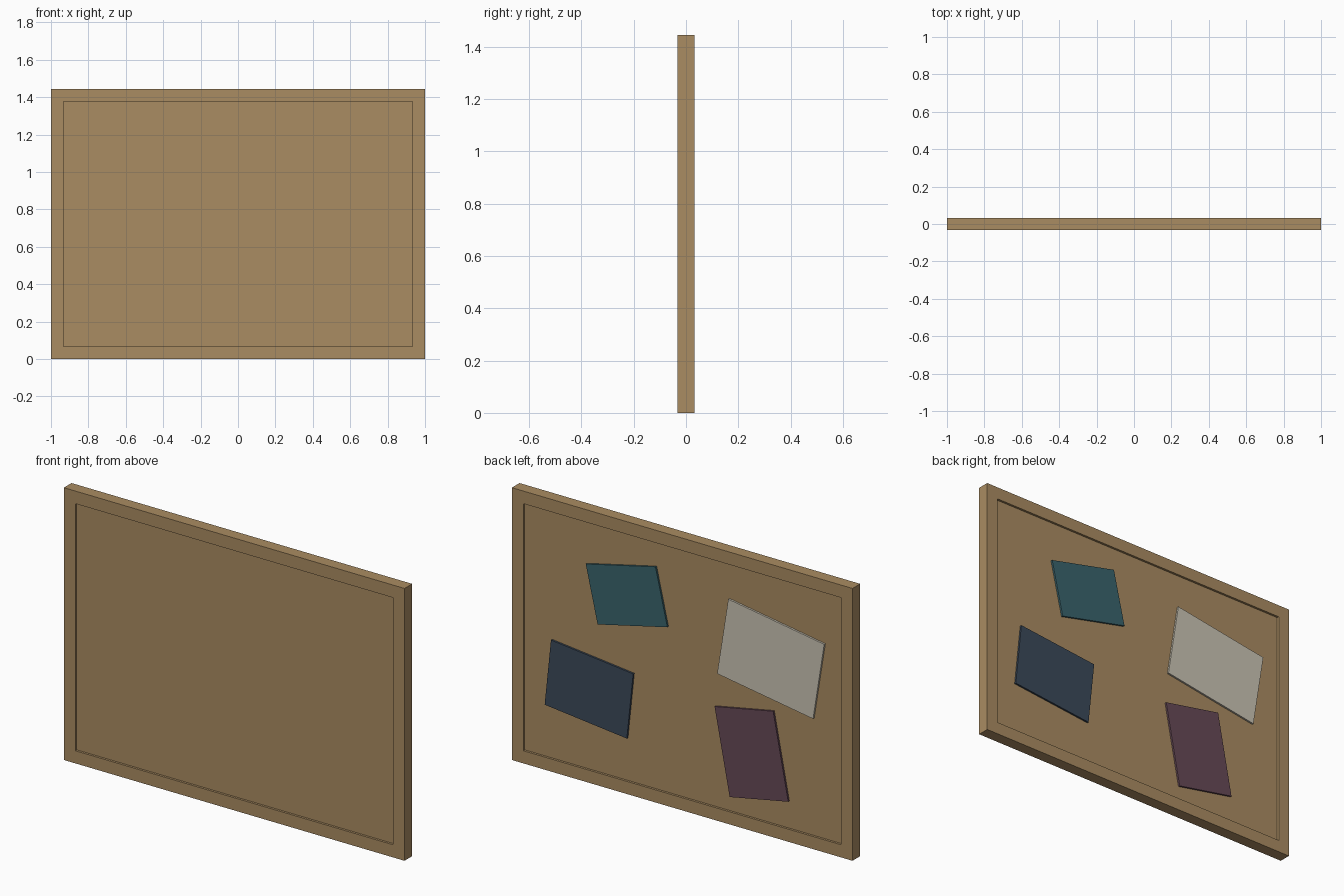
import bpy, math
from mathutils import Matrix

if "Cube" in bpy.data.objects:
    bpy.data.objects.remove(bpy.data.objects["Cube"])

W, H, T = 2.0, 1.445, 0.064     # overall board size
B = 0.067                       # frame border width
PANEL = 0.02                    # half thickness of the recessed panel
CARD = 0.01                     # card thickness


def material(name, rgb):
    lin = [(c / 255 / 12.92) if c / 255 <= 0.04045 else ((c / 255 + 0.055) / 1.055) ** 2.4 for c in rgb]
    m = bpy.data.materials.new(name)
    m.diffuse_color = (*lin, 1)
    m.use_nodes = True
    m.node_tree.nodes["Principled BSDF"].inputs["Base Color"].default_value = m.diffuse_color
    return m


def box(name, size, loc, mat, tilt=0):
    bpy.ops.mesh.primitive_cube_add(size=1)
    o = bpy.context.object
    o.name = name
    o.data.transform(Matrix.Diagonal((*size, 1)))
    o.location = loc
    o.rotation_euler.y = -math.radians(tilt)   # positive tilt raises the +x end
    o.data.materials.append(mat)
    return o


wood = material("tan_wood", (170, 140, 98))

# Frame: one continuous rectangular ring
outer = [(-W/2, 0), (W/2, 0), (W/2, H), (-W/2, H)]
inner = [(-W/2 + B, B), (W/2 - B, B), (W/2 - B, H - B), (-W/2 + B, H - B)]
verts = [(x, y, z) for y in (-T/2, T/2) for x, z in outer + inner]
faces = []
for i in range(4):
    j = (i + 1) % 4
    faces += [(i, j, 4 + j, 4 + i), (8 + j, 8 + i, 12 + i, 12 + j),
              (j, i, 8 + i, 8 + j), (4 + i, 4 + j, 12 + j, 12 + i)]
mesh = bpy.data.meshes.new("frame")
mesh.from_pydata(verts, [], faces)
mesh.materials.append(wood)
bpy.context.collection.objects.link(bpy.data.objects.new("frame", mesh))

# Recessed panel
box("panel", (W - 2*B, 2*PANEL, H - 2*B), (0, 0, H/2), wood)

# Tilted cards pinned on the back: name, colour, centre x, z, width, height, tilt
cards = [
    ("teal", (58, 100, 109), 0.328, 1.051, 0.42, 0.31, -13),
    ("cream", (203, 197, 181), -0.518, 0.941, 0.57, 0.418, 9),
    ("navy", (59, 73, 90), 0.549, 0.495, 0.485, 0.355, 6),
    ("plum", (103, 73, 87), -0.405, 0.406, 0.35, 0.465, -11),
]
for name, rgb, x, z, w, h, tilt in cards:
    box(name + "_card", (w, CARD, h), (x, PANEL + CARD/2, z), material(name, rgb), tilt)
